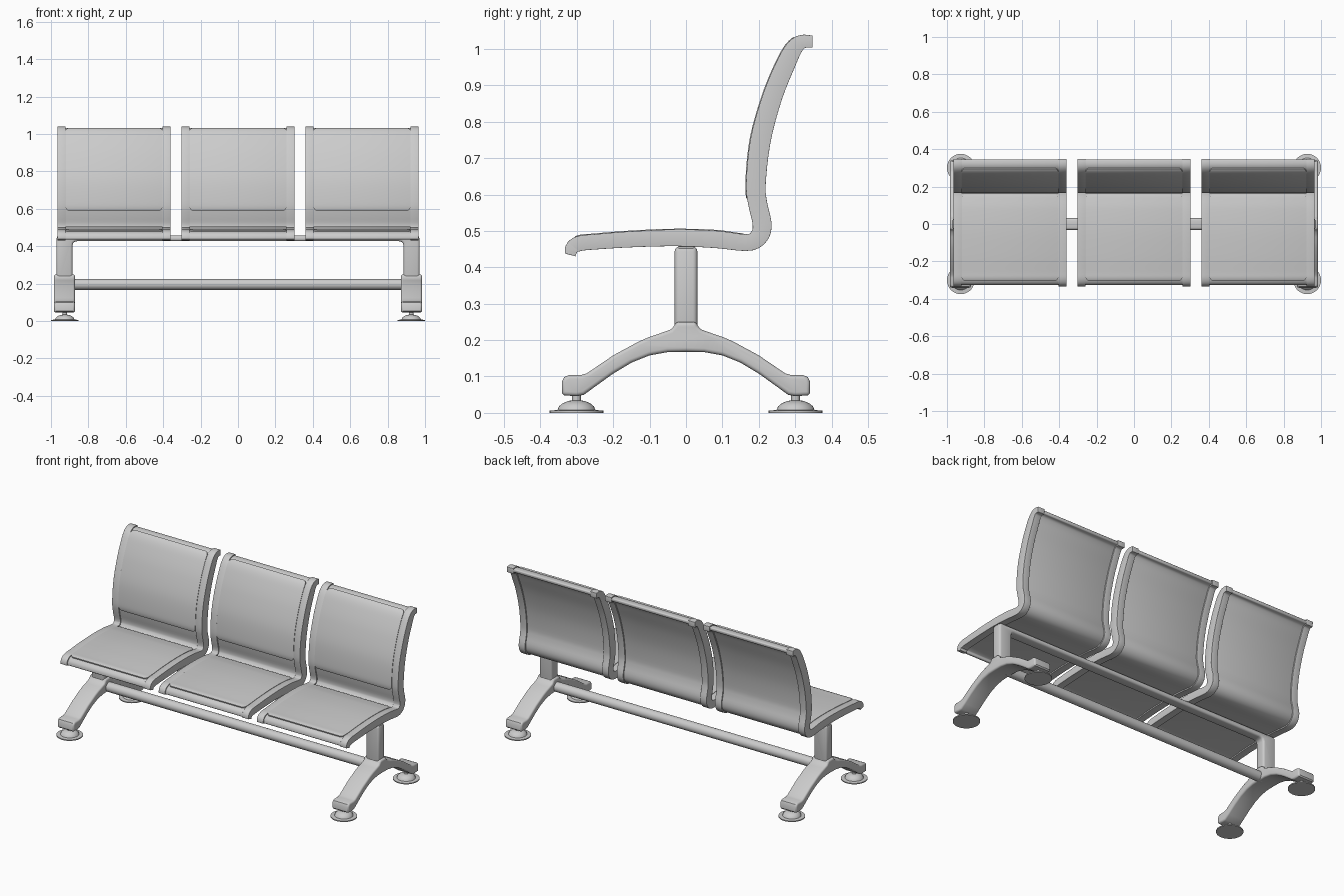
import bpy, bmesh, math
from mathutils import Vector

if "Cube" in bpy.data.objects:
    bpy.data.objects.remove(bpy.data.objects["Cube"])

# Seat side curve: y, z, half thickness (front lip to top lip)
CURVE = [(-.318, .434, .015), (-.312, .455, .019), (-.29, .466, .021), (-.25, .470, .021),
         (-.15, .477, .022), (-.03, .481, .023), (.08, .477, .024), (.17, .468, .023),
         (.202, .487, .025), (.209, .52, .026), (.197, .575, .026), (.192, .63, .027),
         (.205, .75, .028), (.238, .87, .027), (.275, .96, .026), (.298, 1.003, .023),
         (.32, 1.02, .019), (.348, 1.02, .016)]
PTS = [Vector(p) for p in CURVE]
LAST = len(PTS) - 1


def at(t):
    """Smooth point on the seat curve."""
    i = max(0, min(int(t), LAST - 1))
    u = t - i
    a, b, c, d = (PTS[max(0, min(k, LAST))] for k in (i - 1, i, i + 1, i + 2))
    return .5 * (2 * b + (c - a) * u + (2 * a - 5 * b + 4 * c - d) * u**2 + (3 * b - a - 3 * c + d) * u**3)


def finish(name, bm, bevel=0, segments=3):
    bmesh.ops.recalc_face_normals(bm, faces=bm.faces)
    me = bpy.data.meshes.new(name)
    bm.to_mesh(me)
    bm.free()
    ob = bpy.data.objects.new(name, me)
    bpy.context.collection.objects.link(ob)
    bpy.ops.object.select_all(action='DESELECT')
    bpy.context.view_layer.objects.active = ob
    ob.select_set(True)
    if bevel:
        m = ob.modifiers.new("Bevel", 'BEVEL')
        m.width, m.segments = bevel, segments
        m.limit_method, m.angle_limit = 'ANGLE', math.radians(50)
        bpy.ops.object.modifier_apply(modifier=m.name)
    bpy.ops.object.shade_smooth_by_angle(angle=math.radians(35))
    return ob


def sweep(name, x, width, t0, t1, low, high, corner=0, bevel=0):
    """Strip following the seat curve; low/high map half thickness to offsets."""
    bm = bmesh.new()
    n = 64
    rings = []
    start, end = at(t0).xy, at(t1).xy
    for k in range(n + 1):
        s = k / n
        if corner:
            s = .5 - .5 * math.cos(math.pi * s)
        t = t0 + (t1 - t0) * s
        p = at(t)
        d = (at(min(t + .02, LAST)) - at(max(t - .02, 0))).xy.normalized()
        nrm = Vector((-d.y, d.x))
        w = width / 2
        dist = min((p.xy - start).length, (p.xy - end).length)
        if dist < corner:
            w -= corner - math.sqrt(corner**2 - (corner - dist)**2)
        lo, hi = p.xy + nrm * low(p.z), p.xy + nrm * high(p.z)
        rings.append([bm.verts.new((x + sx * w, q.x, q.y))
                      for sx, q in ((-1, lo), (-1, hi), (1, hi), (1, lo))])
    for a, b in zip(rings, rings[1:]):
        for j in range(4):
            bm.faces.new((a[j], a[(j + 1) % 4], b[(j + 1) % 4], b[j]))
    bm.faces.new(rings[0])
    bm.faces.new(rings[-1])
    return finish(name, bm, bevel)


def prism(name, outline, place, depth, bevel, segments=3):
    """Extrude a closed outline along the vector depth."""
    bm = bmesh.new()
    f = bm.faces.new([bm.verts.new(place(*p)) for p in outline])
    ext = bmesh.ops.extrude_face_region(bm, geom=[f])
    bmesh.ops.translate(bm, vec=depth, verts=[v for v in ext['geom'] if isinstance(v, bmesh.types.BMVert)])
    return finish(name, bm, bevel, segments)


def mirrored(half):
    return half + [(-a, b) for a, b in reversed(half) if a != 0]


# Three seats: side rails, shell, seat pad and back pad
for i in (-1, 0, 1):
    cx = i * .663
    for s in (-1, 1):
        sweep("seat_rail", cx + s * .2815, .043, 0, LAST, lambda h: -h, lambda h: h, bevel=.009)
    sweep("seat_shell", cx, .53, .15, LAST - .15, lambda h: -h + .007, lambda h: h - .006, bevel=.006)
    for name, t0, t1 in (("seat_pad", 1.75, 6.8), ("back_pad", 10.4, 15.5)):
        sweep(name, cx, .52, t0, t1, lambda h: h - .012, lambda h: h + .002, corner=.022, bevel=.003)

# Upper frame: two posts joined by a bar under the seats
frame = mirrored([(.97, .2), (.97, .443), (.966, .452), (.957, .457)])
inner = [(.885, .2), (.885, .405), (.881, .418), (.873, .424), (.86, .427)]
outline = frame + [(-a, b) for a, b in inner] + inner[::-1]
prism("upper_frame", outline, lambda a, b: (a, -.031, b), (0, .062, 0), .012)

# Lower cross beam
bm = bmesh.new()
bmesh.ops.create_cone(bm, cap_ends=True, segments=32, radius1=.029, radius2=.029, depth=1.8)
for v in bm.verts:
    v.co = (v.co.z, v.co.x, v.co.y + .196)
finish("lower_beam", bm)

# Arched legs
arch = mirrored([(.029, .25), (.032, .24), (.042, .229), (.07, .219), (.10, .209), (.13, .196),
                 (.20, .158), (.25, .124), (.272, .109), (.288, .104), (.322, .104), (.335, .098),
                 (.341, .085), (.341, .055), (.335, .048), (.30, .046), (.28, .05), (.25, .072),
                 (.20, .108), (.15, .138), (.10, .158), (.05, .167), (0, .168)])
for s in (-1, 1):
    prism("arched_leg", arch, lambda a, b: (s * .928 - .056, a, b), (.112, 0, 0), .016, 4)

# Round levelling feet
FOOT = [(0, 0), (.074, 0), (.074, .006), (.052, .008), (.048, .018), (.037, .027),
        (.022, .033), (.012, .034), (.012, .055)]
for sx in (-1, 1):
    for sy in (-1, 1):
        bm = bmesh.new()
        vs = [bm.verts.new((r, 0, z)) for r, z in FOOT]
        es = [bm.edges.new(e) for e in zip(vs, vs[1:])]
        bmesh.ops.spin(bm, geom=vs + es, cent=(0, 0, 0), axis=(0, 0, 1), angle=2 * math.pi, steps=32)
        bmesh.ops.remove_doubles(bm, verts=bm.verts, dist=.0001)
        bmesh.ops.translate(bm, vec=(sx * .926, sy * .301, 0), verts=bm.verts)
        finish("foot", bm)
